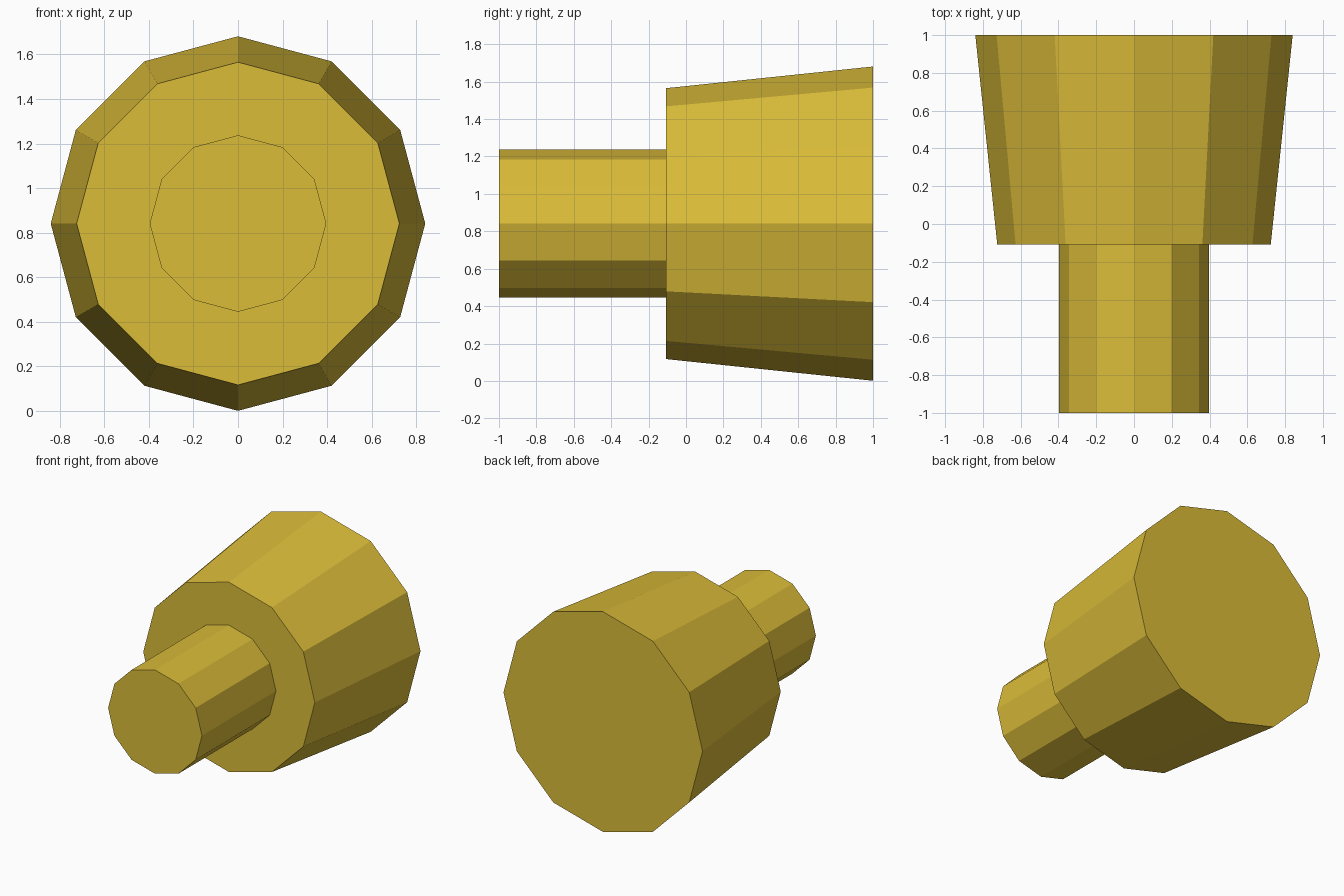
import bpy, bmesh, math

if "Cube" in bpy.data.objects:
    bpy.data.objects.remove(bpy.data.objects["Cube"])

SIDES = 12
CENTRE_Z = 0.841

mat = bpy.data.materials.new("mustard yellow")
mat.diffuse_color = (0.71, 0.505, 0.04, 1)
mat.use_nodes = True
mat.node_tree.nodes["Principled BSDF"].inputs["Base Color"].default_value = mat.diffuse_color

# Stepped knob: (y, radius) profile turned around the y axis
profile = [(-1.0, 0.396), (-0.108, 0.396), (-0.108, 0.724), (1.0, 0.84)]

bm = bmesh.new()
rings = []
for y, r in profile:
    ring = []
    for i in range(SIDES):
        a = 2 * math.pi * i / SIDES
        ring.append(bm.verts.new((r * math.cos(a), y, CENTRE_Z + r * math.sin(a))))
    rings.append(ring)

# Side walls and the step
for a, b in zip(rings, rings[1:]):
    for i in range(SIDES):
        j = (i + 1) % SIDES
        bm.faces.new((a[i], a[j], b[j], b[i]))

# End caps
bm.faces.new(rings[0])
bm.faces.new(rings[-1])
bmesh.ops.recalc_face_normals(bm, faces=bm.faces)

mesh = bpy.data.meshes.new("stepped_knob")
bm.to_mesh(mesh)
bm.free()
mesh.materials.append(mat)
knob = bpy.data.objects.new("stepped_knob", mesh)
bpy.context.collection.objects.link(knob)
